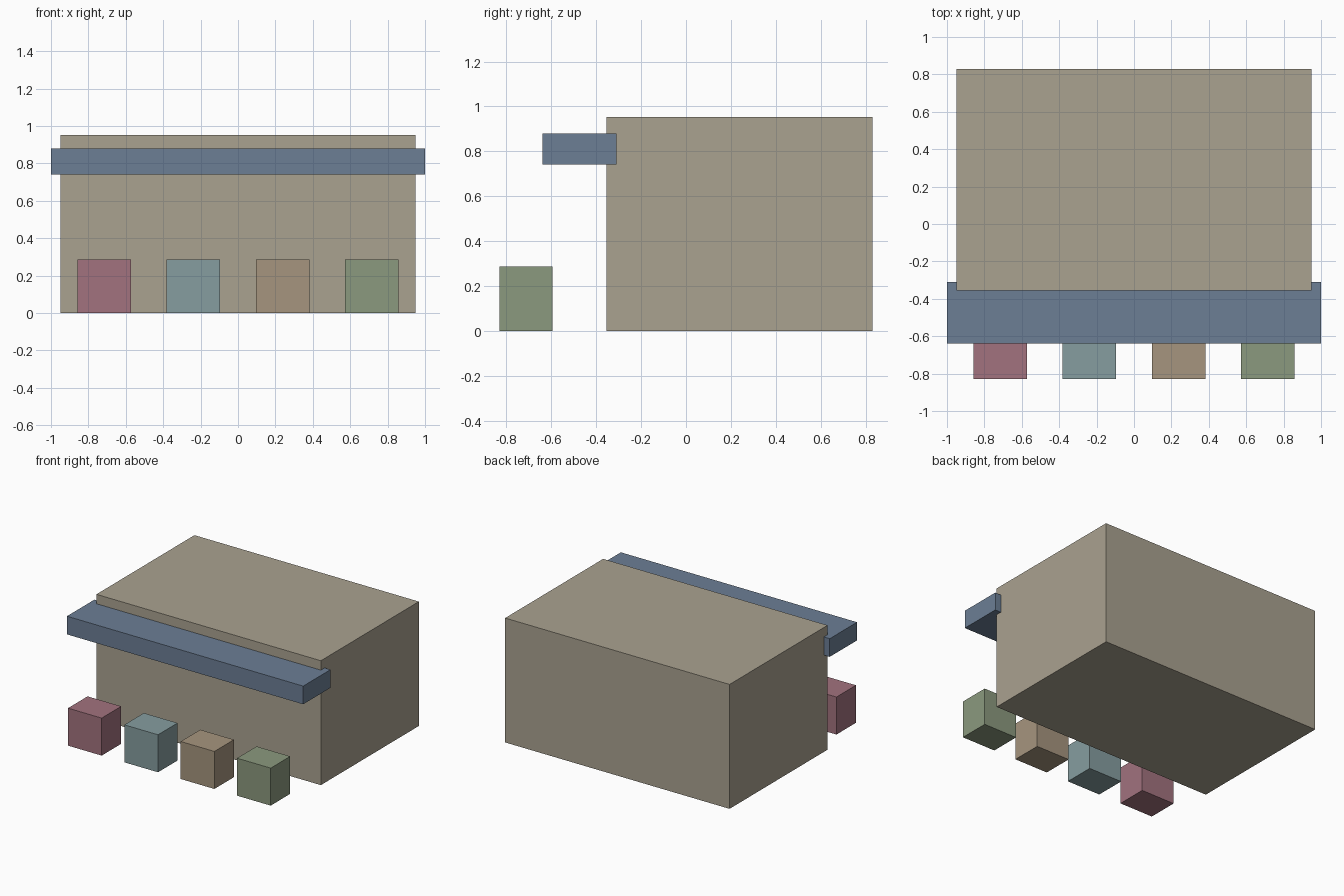
import bpy

if "Cube" in bpy.data.objects:
    bpy.data.objects.remove(bpy.data.objects["Cube"])


def box(name, x, y, z, color):
    """Box from (min, max) ranges on each axis."""
    bpy.ops.mesh.primitive_cube_add(size=1)
    ob = bpy.context.object
    ob.name = name
    for v in ob.data.vertices:
        v.co = [lo + (c + 0.5) * (hi - lo) for c, (lo, hi) in zip(v.co, (x, y, z))]
    mat = bpy.data.materials.new(name + "_color")
    mat.diffuse_color = (*color, 1)
    mat.use_nodes = True
    mat.node_tree.nodes["Principled BSDF"].inputs["Base Color"].default_value = mat.diffuse_color
    ob.data.materials.append(mat)
    return ob


# Shop building and front awning
box("building", (-0.95, 0.95), (-0.355, 0.83), (0, 0.952), (0.40, 0.36, 0.28))
box("awning", (-1, 1), (-0.64, -0.31), (0.741, 0.88), (0.15, 0.21, 0.30))

# Row of crates in front
crate_colors = {
    "red_crate": (0.36, 0.17, 0.21),
    "teal_crate": (0.24, 0.34, 0.35),
    "tan_crate": (0.38, 0.30, 0.21),
    "green_crate": (0.26, 0.32, 0.21),
}
for i, (name, color) in enumerate(crate_colors.items()):
    cx = (i - 1.5) * 0.477
    box(name, (cx - 0.1425, cx + 0.1425), (-0.83, -0.594), (0, 0.287), color)
